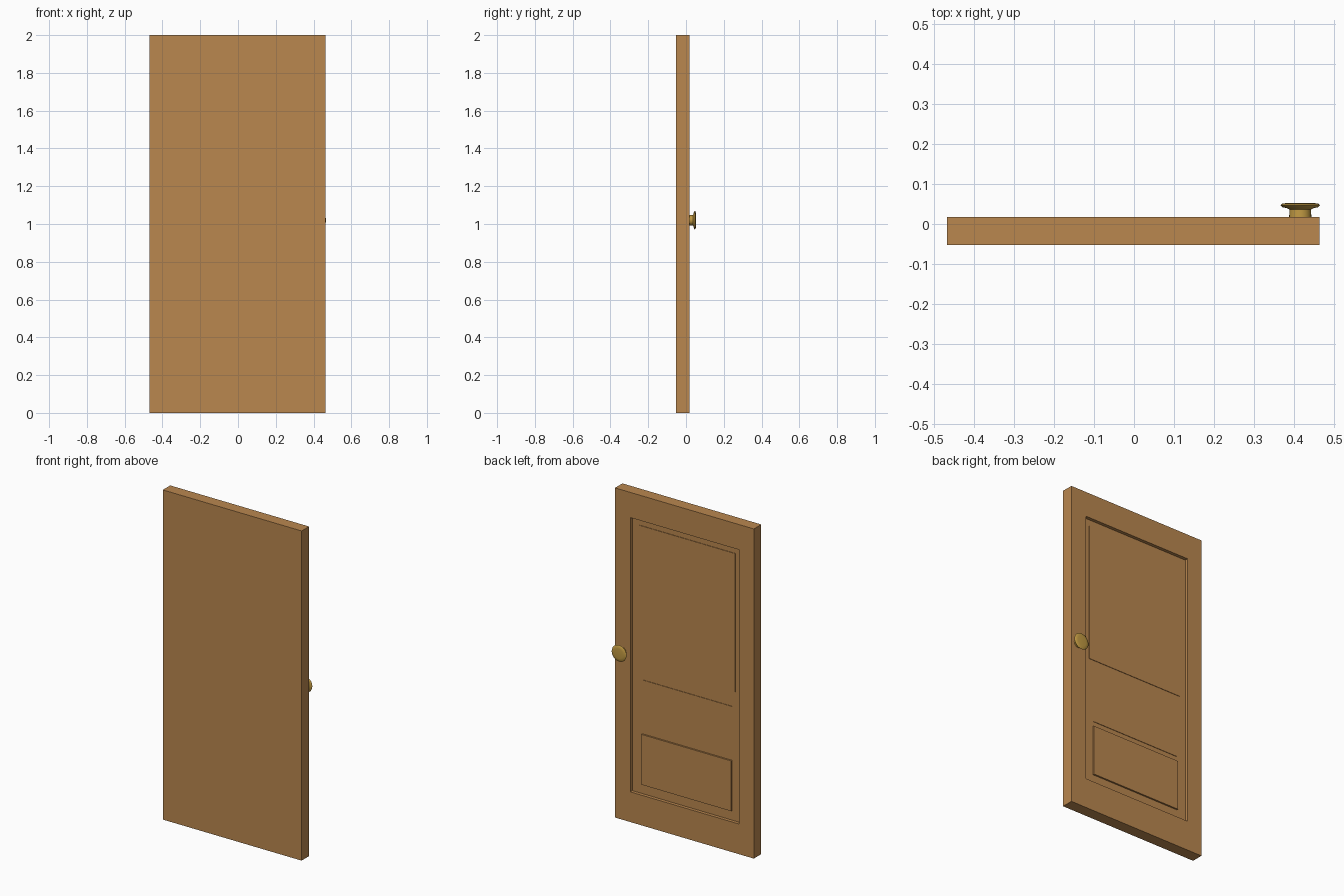
import bpy, bmesh, math

if "Cube" in bpy.data.objects:
    bpy.data.objects.remove(bpy.data.objects["Cube"])


def material(name, rgb):
    m = bpy.data.materials.new(name)
    m.diffuse_color = (*rgb, 1)
    m.use_nodes = True
    m.node_tree.nodes["Principled BSDF"].inputs["Base Color"].default_value = m.diffuse_color
    return m


def add_object(name, bm, mat):
    bmesh.ops.recalc_face_normals(bm, faces=bm.faces)
    mesh = bpy.data.meshes.new(name)
    bm.to_mesh(mesh)
    bm.free()
    mesh.materials.append(mat)
    obj = bpy.data.objects.new(name, mesh)
    bpy.context.collection.objects.link(obj)
    return obj


def box_bm(x0, x1, y0, y1, z0, z1):
    bm = bmesh.new()
    bmesh.ops.create_cube(bm, size=1)
    for v in bm.verts:
        v.co = (x1 if v.co.x > 0 else x0,
                y1 if v.co.y > 0 else y0,
                z1 if v.co.z > 0 else z0)
    return bm


def inset_to(bm, face, x0, x1, y, z0, z1):
    """Inset a face, then place the inner face on a given rectangle."""
    bmesh.ops.inset_individual(bm, faces=[face], thickness=0.01)
    c = face.calc_center_median()
    for v in face.verts:
        v.co = (x1 if v.co.x > c.x else x0, y, z1 if v.co.z > c.z else z0)


wood = material("warm_wood", (0.49, 0.242, 0.078))
brass = material("brass", (0.53, 0.32, 0.055))

BACK = 0.018      # panelled side of the door
FLOOR = -0.002    # bottom of the recess

# Door slab with one large recess in the +y side
bm = box_bm(-0.468, 0.464, -0.053, BACK, 0, 2)
face = max(bm.faces, key=lambda f: f.calc_center_median().y)
for y in (BACK, FLOOR):
    inset_to(bm, face, -0.37, 0.361, y, 0.183, 1.847)
add_object("door_slab", bm, wood)

# Thin panels standing on the recess floor: x range, z range, height
for name, x0, x1, z0, z1, h in (
        ("upper_panel", -0.33, 0.32, 0.967, 1.807, 0.003),
        ("middle_panel", -0.308, 0.294, 0.578, 0.874, 0.003),
        ("lower_panel", -0.308, 0.294, 0.241, 0.546, 0.010)):
    add_object(name, box_bm(x0, x1, FLOOR - 0.004, FLOOR + h, z0, z1), wood)

# Turned door knob: (radius, y) profile spun about the y direction
profile = [(0, 0.012), (0.028, 0.012), (0.027, 0.036), (0.034, 0.040), (0.045, 0.042),
           (0.05, 0.047), (0.045, 0.051), (0.03, 0.053), (0, 0.053)]
cx, cz = 0.416, 1.02
bm = bmesh.new()
pts = [bm.verts.new((cx + r, y, cz)) for r, y in profile]
edges = [bm.edges.new(p) for p in zip(pts, pts[1:])]
bmesh.ops.spin(bm, geom=pts + edges, cent=(cx, 0, cz), axis=(0, 1, 0),
               angle=math.tau, steps=24)
bmesh.ops.remove_doubles(bm, verts=bm.verts, dist=1e-5)
knob = add_object("door_knob", bm, brass)
bpy.context.view_layer.objects.active = knob
knob.select_set(True)
bpy.ops.object.shade_smooth_by_angle(angle=math.radians(40))
